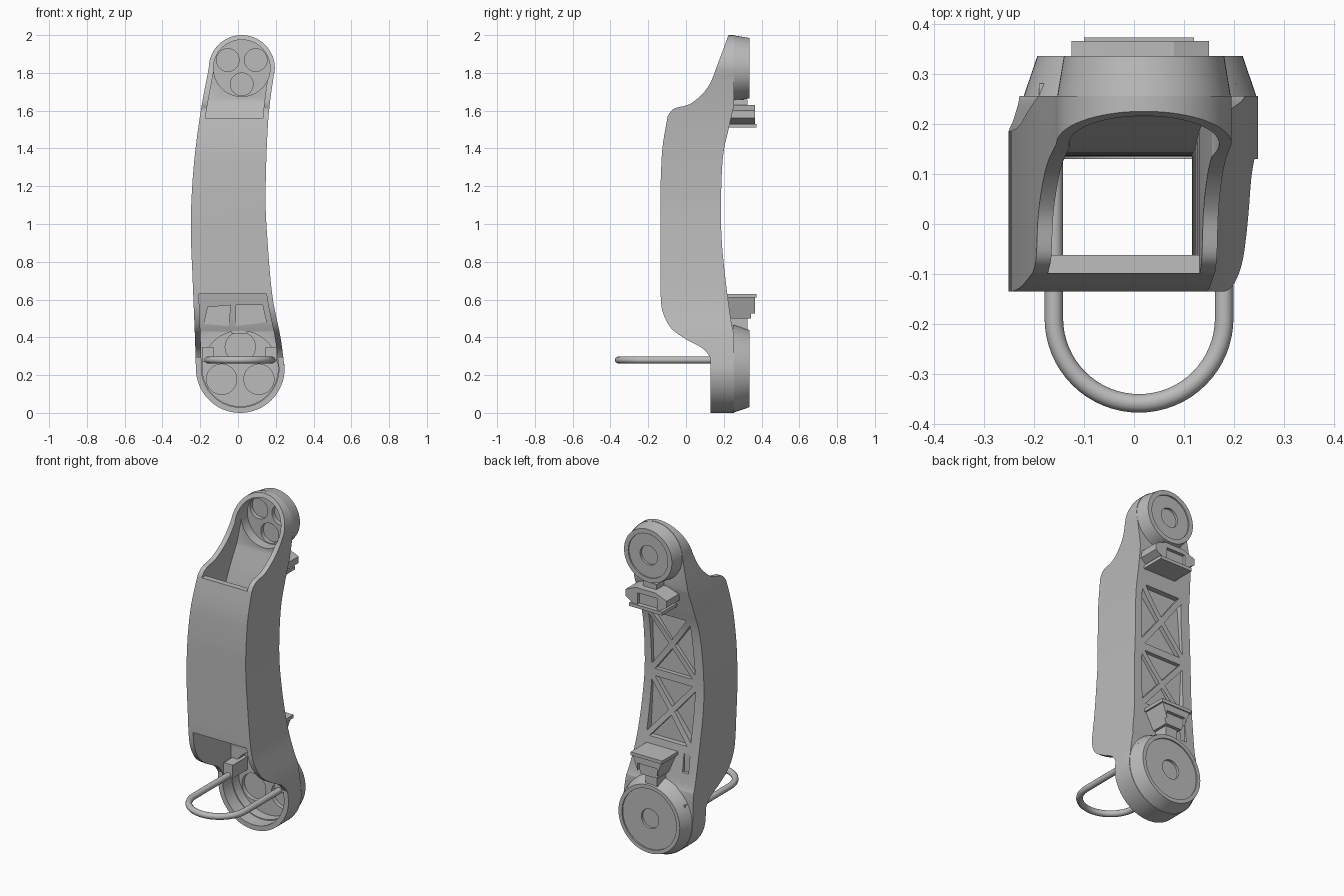
import bpy, bmesh, math
from mathutils import Matrix, Vector

if "Cube" in bpy.data.objects:
    bpy.data.objects.remove(bpy.data.objects["Cube"], do_unlink=True)

grey = bpy.data.materials.new("plain grey")
grey.use_nodes = True
colour = (0.5, 0.5, 0.5, 1)
grey.diffuse_color = colour
grey.node_tree.nodes["Principled BSDF"].inputs["Base Color"].default_value = colour

TOP, TOP_R = (0.02, 1.825), 0.175
LOW, LOW_R = (0.012, 0.235), 0.235


def add(name, bm):
    bmesh.ops.recalc_face_normals(bm, faces=bm.faces)
    me = bpy.data.meshes.new(name)
    bm.to_mesh(me)
    bm.free()
    me.materials.append(grey)
    ob = bpy.data.objects.new(name, me)
    bpy.context.collection.objects.link(ob)
    return ob


def prism(name, pts, a, b, axis="y"):
    """Extrude a flat (x, z) or (y, z) polygon along y or x from a to b."""
    bm = bmesh.new()
    place = (lambda p, t: (p[0], t, p[1])) if axis == "y" else (lambda p, t: (t, p[0], p[1]))
    face = bm.faces.new([bm.verts.new(place(p, a)) for p in pts])
    ext = bmesh.ops.extrude_face_region(bm, geom=[face])
    move = Vector(place((0, 0), b - a))
    bmesh.ops.translate(bm, vec=move, verts=[v for v in ext["geom"] if isinstance(v, bmesh.types.BMVert)])
    return add(name, bm)


def disc(name, centre, r1, r2, y1, y2, sides=64):
    """Round part along y with radius r1 at y1 and r2 at y2."""
    bm = bmesh.new()
    mat = Matrix.Translation((centre[0], (y1 + y2) / 2, centre[1])) @ Matrix.Rotation(-math.pi / 2, 4, "X")
    bmesh.ops.create_cone(bm, cap_ends=True, segments=sides, radius1=r1, radius2=r2, depth=y2 - y1, matrix=mat)
    return add(name, bm)


def rect(x1, x2, z1, z2):
    return [(x1, z1), (x2, z1), (x2, z2), (x1, z2)]


def combine(ob, other, op):
    mod = ob.modifiers.new("join", "BOOLEAN")
    mod.operation, mod.solver, mod.object = op, "EXACT", other
    bpy.context.view_layer.objects.active = ob
    bpy.ops.object.modifier_apply(modifier=mod.name)
    bpy.data.objects.remove(other, do_unlink=True)


def smooth(ob, angle=28):
    bpy.ops.object.select_all(action="DESELECT")
    ob.select_set(True)
    bpy.context.view_layer.objects.active = ob
    bpy.ops.object.shade_smooth_by_angle(angle=math.radians(angle))


def spline(pts, n=6):
    """Smooth curve through the points."""
    p = [Vector(q) for q in [pts[0], *pts, pts[-1]]]
    out = []
    for a, b, c, d in zip(p, p[1:], p[2:], p[3:]):
        for i in range(n):
            t = i / n
            out.append((b * 2 + (c - a) * t + (a * 2 - b * 5 + c * 4 - d) * t ** 2
                        + (b * 3 - a - c * 3 + d) * t ** 3) / 2)
    return [tuple(q) for q in out] + [tuple(pts[-1])]


def arc(c, r, a, b, n=32):
    return [(c[0] + r * math.cos(math.radians(a + (b - a) * i / n)),
             c[1] + r * math.sin(math.radians(a + (b - a) * i / n))) for i in range(n + 1)]


def outline(inset):
    """Bent front outline, drawn in by the wall thickness."""
    top = arc(TOP, TOP_R - inset, 0, 180)
    low = arc(LOW, LOW_R - inset, 180, 360)
    left = [(-0.2, 1.58), (-0.235, 1.3), (-0.25, 1.0), (-0.24, 0.7), (-0.228, 0.4)]
    right = [(0.225, 0.4), (0.182, 0.62), (0.157, 0.9), (0.146, 1.15), (0.16, 1.55)]
    left = spline([top[-1]] + [(x + inset, z) for x, z in left] + [low[0]])
    right = spline([low[-1]] + [(x - inset, z) for x, z in right] + [top[0]])
    return top + left[1:-1] + low + right[1:-1]


# Outer shell: front outline crossed with the side profile
side = (spline([(0.13, 0.29), (0.09, 0.34), (0, 0.39), (-0.08, 0.45), (-0.125, 0.54), (-0.135, 0.64)])
        + spline([(-0.135, 1.2), (-0.125, 1.4), (-0.097, 1.57)])[:-1]
        + spline([(-0.097, 1.57), (-0.065, 1.61), (0.02, 1.635), (0.088, 1.69), (0.13, 1.75),
                  (0.167, 1.845), (0.225, 2.0)])
        + [(0.24, 2.05), (0.255, 2.05)]
        + spline([(0.255, 1.63), (0.225, 1.5), (0.195, 1.35), (0.185, 1.1), (0.19, 0.9),
                  (0.21, 0.7), (0.24, 0.48), (0.255, 0.42)])
        + [(0.255, -0.05), (0.13, -0.05)])
shell = prism("arm_shell", outline(0), -0.3, 0.4)
combine(shell, prism("side_cut", side, -0.5, 0.5, "x"), "INTERSECT")

# Tapered joint discs on the back
for c, r, r_back in ((TOP, TOP_R, 0.16), (LOW, LOW_R, 0.205)):
    combine(shell, disc("joint_disc", c, r - 0.001, r_back, 0.25, 0.335), "UNION")

# Hollow inside, open at the front of both ends
hollow = ([(-0.5, -0.1), (-0.5, 0.63), (-0.1, 0.63)]
          + spline([(-0.1, 1.2), (-0.09, 1.4), (-0.062, 1.56)])
          + [(-0.5, 1.57), (-0.5, 2.1), (0.215, 2.1)]
          + spline([(0.215, 1.66), (0.172, 1.5), (0.145, 1.35), (0.135, 1.1), (0.14, 0.9),
                    (0.16, 0.7), (0.195, 0.5), (0.215, 0.43)])
          + [(0.215, -0.1)])
cavity = prism("cavity", outline(0.03), -0.4, 0.3)
combine(cavity, prism("cavity_side", hollow, -0.6, 0.6, "x"), "INTERSECT")
combine(shell, cavity, "DIFFERENCE")

# Joint pockets: round well, three lobes, back recess and blind centre hole
for c, r, turn in ((TOP, 0.15, 30), (LOW, 0.2, 90)):
    cuts = [disc("well", c, r, r, 0.1, 0.275), disc("recess", c, r - 0.018, r - 0.018, 0.327, 0.4),
            disc("hole", c, 0.058, 0.058, 0.312, 0.4)]
    for k in range(3):
        a = math.radians(turn + 120 * k)
        spot = (c[0] + r * 0.57 * math.cos(a), c[1] + r * 0.57 * math.sin(a))
        cuts.append(disc("lobe", spot, r * 0.4, r * 0.4, 0.2, 0.3, 40))
    for cut in cuts:
        combine(shell, cut, "DIFFERENCE")


# Cross-braced back: four triangular pockets in each of two cells
def edge_left(z):
    return -0.205 + 0.15 * (z - 1) ** 2


def edge_right(z):
    return 0.108 + 0.1 * (z - 1.1) ** 2


for z1, z2 in ((0.66, 1.04), (1.06, 1.44)):
    ring = [(edge_left(z1), z1), (edge_right(z1), z1), (edge_right(z2), z2), (edge_left(z2), z2)]
    mid = (sum(p[0] for p in ring) / 4, (z1 + z2) / 2)
    for i in range(4):
        tri = [ring[i], ring[(i + 1) % 4], mid]
        cx, cz = (sum(p[k] for p in tri) / 3 for k in (0, 1))
        tri = [(cx + (x - cx) * 0.8, cz + (z - cz) * 0.8) for x, z in tri]
        floor = 0.16 + 0.17 * (cz - 1.08) ** 2
        combine(shell, prism("brace_pocket", tri, floor, 0.4), "DIFFERENCE")

# Inner floor windows and a small slot on the back
for pts in ([(-0.18, 0.47), (-0.05, 0.46), (-0.04, 0.57), (-0.16, 0.56)],
            [(-0.01, 0.46), (0.15, 0.48), (0.13, 0.57), (-0.01, 0.57)]):
    combine(shell, prism("floor_window", pts, 0.1, 0.208), "DIFFERENCE")
combine(shell, prism("back_slot", rect(-0.18, -0.14, 0.52, 0.63), 0.214, 0.4), "DIFFERENCE")
smooth(shell)

# Cable clips on the back: ledge plate, flared block, raised tongue
for tag, plate, flare, tongue in (
        ("upper", rect(-0.1, 0.12, 1.51, 1.53),
         [(-0.08, 1.53), (0.1, 1.53), (0.15, 1.56), (0.15, 1.6), (0.08, 1.63), (-0.05, 1.63),
          (-0.125, 1.6), (-0.125, 1.56)], rect(-0.03, 0.06, 1.53, 1.66)),
        ("lower", rect(-0.1, 0.11, 0.61, 0.63),
         [(-0.05, 0.5), (0.06, 0.5), (0.1, 0.61), (-0.09, 0.61)], rect(-0.035, 0.045, 0.42, 0.61))):
    prism(tag + "_clip_plate", plate, 0.2, 0.372)
    block = prism(tag + "_clip_block", flare, 0.22, 0.365)
    combine(block, prism("clip_groove", rect(-0.06, 0.07, flare[0][1] - 0.1, flare[0][1] + 0.07), 0.345, 0.5),
            "DIFFERENCE")
    prism(tag + "_clip_tongue", tongue, 0.22, 0.325)

# Wire loop and the two blocks that hold it
path = [(-0.16, 0.22)] + arc((0.01, -0.188), 0.17, 180, 360) + [(0.18, 0.22)]
cu = bpy.data.curves.new("wire_loop", "CURVE")
cu.dimensions, cu.bevel_depth, cu.bevel_resolution, cu.use_fill_caps = "3D", 0.0185, 4, True
line = cu.splines.new("POLY")
line.points.add(len(path) - 1)
for pt, (x, y) in zip(line.points, path):
    pt.co = (x, y, 0.28, 1)
    pt.radius = 1
cu.materials.append(grey)
loop = bpy.data.objects.new("wire_loop", cu)
bpy.context.collection.objects.link(loop)
for tag, x in (("right", -0.16), ("left", 0.175)):
    prism(tag + "_wire_block", rect(x - 0.03, x + 0.03, 0.27, 0.35), 0.135, 0.28)
